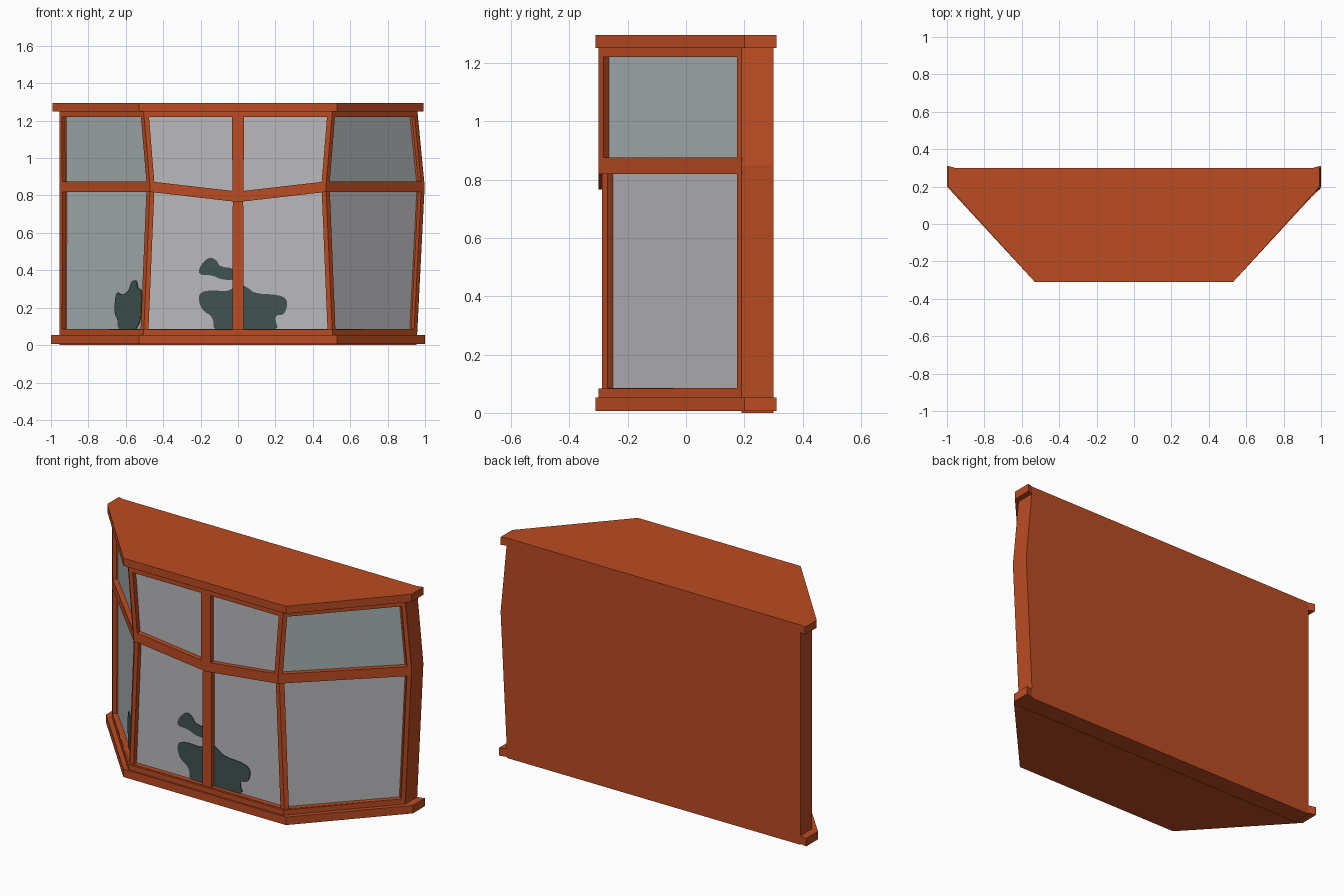
import bpy, bmesh
from mathutils import Vector as V

if "Cube" in bpy.data.objects:
    bpy.data.objects.remove(bpy.data.objects["Cube"])


def material(name, rgb):
    m = bpy.data.materials.new(name)
    lin = [((c / 255 + 0.055) / 1.055) ** 2.4 for c in rgb]
    m.diffuse_color = (*lin, 1)
    m.use_nodes = True
    m.node_tree.nodes["Principled BSDF"].inputs["Base Color"].default_value = m.diffuse_color
    return m


WOOD = material("orange wood", (187, 76, 34))
PALE = material("pale glass", (186, 186, 190))
COOL = material("cool glass", (171, 179, 180))
PLANT = material("dark green plant", (62, 84, 80))


def make(name, verts, faces, mats, fix=True):
    """faces: list of (index list, material index)"""
    me = bpy.data.meshes.new(name)
    me.from_pydata([tuple(v) for v in verts], [], [f for f, _ in faces])
    for m in mats:
        me.materials.append(m)
    for p, (_, i) in zip(me.polygons, faces):
        p.material_index = i
    if fix:
        bm = bmesh.new()
        bm.from_mesh(me)
        bmesh.ops.recalc_face_normals(bm, faces=bm.faces)
        bm.to_mesh(me)
        bm.free()
    ob = bpy.data.objects.new(name, me)
    bpy.context.collection.objects.link(ob)
    return ob


def prism(name, loop, shift, mat=WOOD):
    """Closed solid from a 3D outline pushed along a vector."""
    n = len(loop)
    verts = [V(p) for p in loop] + [V(p) + V(shift) for p in loop]
    faces = [(list(range(n)), 0), (list(range(2 * n - 1, n - 1, -1)), 0)]
    for i in range(n):
        j = (i + 1) % n
        faces.append(([i, i + n, j + n, j], 0))
    return make(name, verts, faces, [mat])


# Roof and sill slabs, with small tabs past the back wall
def slab(name, z0, z1, half):
    right = [(0.53, -0.31), (half, 0.20), (half, 0.31), (0.957, 0.30)]
    ring = right + [(-x, y) for x, y in reversed(right)]
    prism(name, [(x, y, z0) for x, y in ring], (0, 0, z1 - z0))


slab("roof_slab", 1.25, 1.295, 0.992)
slab("sill_slab", 0.006, 0.053, 1.0)

# Back wall, bulging on the right side only
prism("back_wall", [(-0.955, 0.19, 0), (0.955, 0.19, 0), (0.998, 0.19, 0.85),
                    (0.955, 0.19, 1.294), (-0.955, 0.19, 1.294)], (0, 0.11, 0))

# Window columns: x at ends, x at middle, y, height of middle rail, border width
COLS = [(-0.955, -0.955, 0.19, 0.847, 0.022),
        (-0.505, -0.47, -0.30, 0.847, 0.025),
        (0.0, 0.0, -0.30, 0.793, 0.03),
        (0.505, 0.47, -0.30, 0.847, 0.025),
        (0.955, 0.998, 0.19, 0.847, 0.022)]
NAMES = ["left", "front_left", "front_right", "right"]
DEPTH = 0.028


def pt(col, level, lower=False):
    xe, xm, y, zm, _ = col
    if lower and y < 0:
        y += 0.012
    return V((xm if level == 1 else xe, y, (0.05, zm, 1.25)[level]))


def cell(name, a, b, lev, glass):
    """One framed pane: border, reveal and recessed glass."""
    low = lev == 0
    o = [pt(a, lev, low), pt(b, lev, low), pt(b, lev + 1, low), pt(a, lev + 1, low)]
    bot, top = (0.035, 0.028) if low else (0.028, 0.03)

    def at(u, v):
        return o[0].lerp(o[1], u).lerp(o[3].lerp(o[2], u), v)

    wide = (o[1] - o[0]).length
    u0, u1 = a[4] / wide, 1 - b[4] / wide
    ha, hb = o[3].z - o[0].z, o[2].z - o[1].z
    inner = [at(u0, bot / ha), at(u1, bot / hb), at(u1, 1 - top / hb), at(u0, 1 - top / ha)]
    out = (o[2] - o[0]).cross(o[3] - o[1]).normalized()
    pane = [p - out * DEPTH for p in inner]
    faces = [([8, 9, 10, 11], 1)]
    for i in range(4):
        j = (i + 1) % 4
        faces += [([i, j, j + 4, i + 4], 0), ([i + 4, j + 4, j + 8, i + 8], 0)]
    make(name, o + inner + pane, faces, [WOOD, glass], fix=False)
    return pane


lower = []
for i, nm in enumerate(NAMES):
    a, b = COLS[i], COLS[i + 1]
    lower.append(cell(nm + "_lower_window", a, b, 0, COOL if i == 0 else PALE))
    cell(nm + "_upper_window", a, b, 1, PALE if i in (1, 2) else COOL)
    # Raised middle and bottom rails
    p, q = pt(a, 1), pt(b, 1)
    h = V((0, 0, 0.028))
    side = (q - p).cross(V((0, 0, 1))).normalized()
    prism(nm + "_middle_rail", [p - h, q - h, q + h, p + h], -side * 0.022)
    p, q, h = pt(a, 0), pt(b, 0), V((0, 0, 0.033))
    side = (q - p).cross(V((0, 0, 1))).normalized()
    prism(nm + "_bottom_rail", [p, q, q + h, p + h], -side * 0.022)


# Plant silhouettes lying on the lower glass
def silhouette(name, quad, pts):
    for _ in range(2):  # round the corners
        pts = [tuple(s * f + t * (1 - f) for s, t in zip(p, q))
               for p, q in zip(pts, pts[1:] + pts[:1]) for f in (0.75, 0.25)]
    loop = []
    for x, z in pts:
        v = (z - quad[0].z) / (quad[3].z - quad[0].z)
        l, r = quad[0].lerp(quad[3], v), quad[1].lerp(quad[2], v)
        u = (x - l.x) / (r.x - l.x)
        loop.append(V((x, l.y + (r.y - l.y) * u, z)))
    out = (quad[1] - quad[0]).cross(quad[3] - quad[0]).normalized()
    prism(name, [p + out * 0.005 for p in loop], -out * 0.006, PLANT)


front = [lower[1][0], lower[2][1], lower[2][2], lower[1][3]]
silhouette("plant_pot_leaves", front, [
    (-0.13, 0.06), (-0.13, 0.15), (-0.20, 0.19), (-0.215, 0.28), (-0.14, 0.295),
    (-0.05, 0.285), (0.0, 0.33), (0.05, 0.31), (0.09, 0.275), (0.22, 0.27), (0.27, 0.24),
    (0.25, 0.16), (0.19, 0.16), (0.225, 0.06)])
silhouette("plant_top_leaf", front, [
    (-0.215, 0.375), (-0.20, 0.43), (-0.15, 0.475), (-0.11, 0.45), (-0.10, 0.42),
    (-0.02, 0.41), (0.02, 0.37), (0.0, 0.345), (-0.09, 0.35), (-0.14, 0.375)])
silhouette("side_plant", lower[0], [
    (-0.64, 0.075), (-0.64, 0.14), (-0.66, 0.17), (-0.65, 0.29), (-0.62, 0.265),
    (-0.58, 0.29), (-0.57, 0.34), (-0.54, 0.35), (-0.535, 0.30), (-0.51, 0.30), (-0.52, 0.075)])
